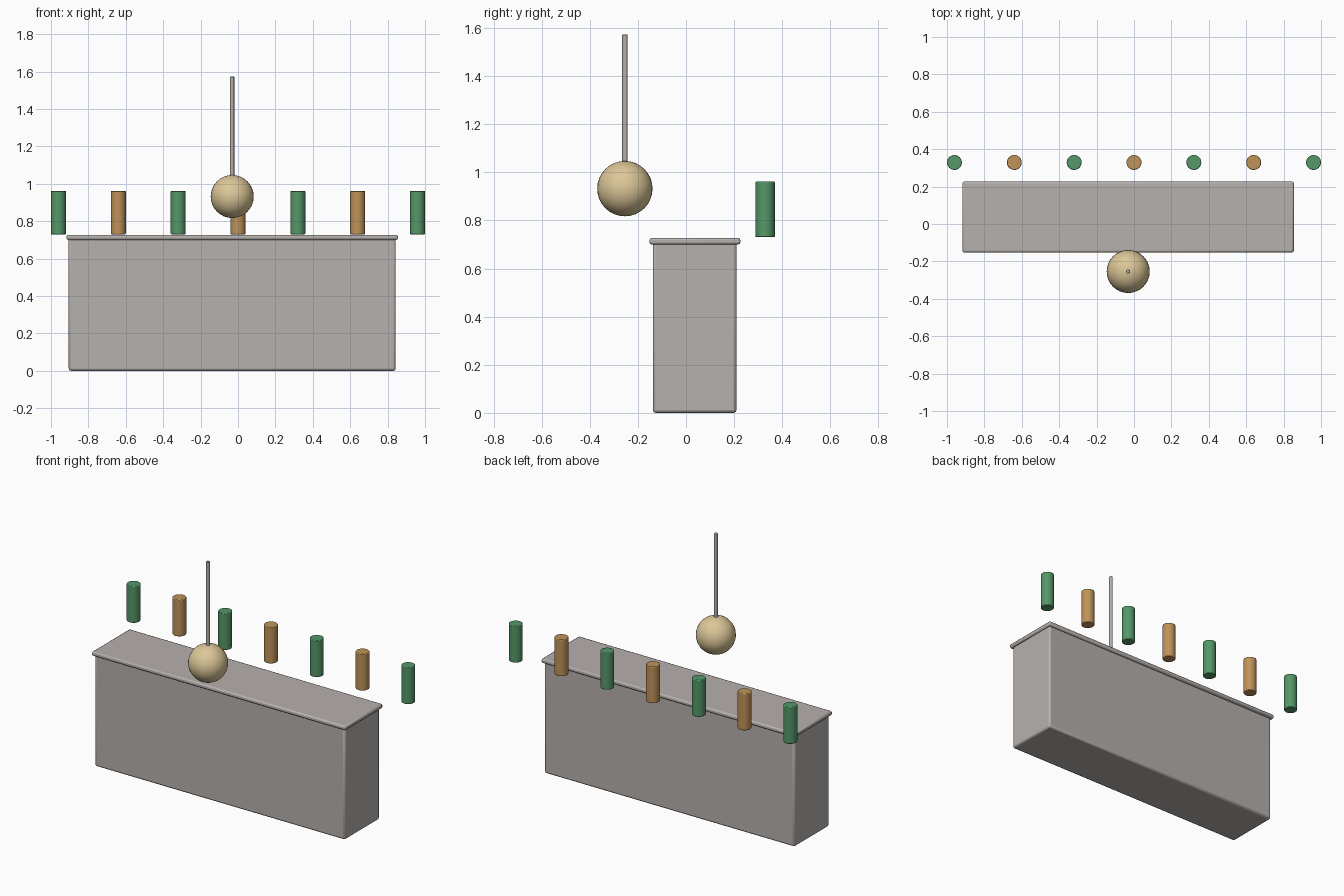
import bpy
import math

if "Cube" in bpy.data.objects:
    bpy.data.objects.remove(bpy.data.objects["Cube"])


def material(name, rgb):
    m = bpy.data.materials.new(name)
    m.diffuse_color = (*rgb, 1)
    m.use_nodes = True
    m.node_tree.nodes["Principled BSDF"].inputs["Base Color"].default_value = m.diffuse_color
    return m


GREY = material("warm_grey", (0.47, 0.44, 0.42))
GREEN = material("bottle_green", (0.09, 0.31, 0.14))
AMBER = material("amber", (0.52, 0.29, 0.10))
CREAM = material("cream_glow", (0.72, 0.57, 0.31))


def finish(name, mat, bevel=0.0, segments=2):
    """Name, colour, round the edges and smooth the active object."""
    ob = bpy.context.object
    ob.name = name
    ob.data.materials.append(mat)
    bpy.ops.object.transform_apply(location=False, rotation=False, scale=True)
    if bevel:
        mod = ob.modifiers.new("rounded_edges", "BEVEL")
        mod.width = bevel
        mod.segments = segments
        mod.limit_method = "ANGLE"
    bpy.ops.object.shade_smooth_by_angle(angle=math.radians(40))
    return ob


def box(name, lo, hi, mat, bevel):
    centre = [(a + b) / 2 for a, b in zip(lo, hi)]
    bpy.ops.mesh.primitive_cube_add(size=1, location=centre)
    bpy.context.object.scale = [b - a for a, b in zip(lo, hi)]
    return finish(name, mat, bevel)


def rod(name, x, y, z0, z1, radius, mat, sides, bevel):
    bpy.ops.mesh.primitive_cylinder_add(vertices=sides, radius=radius, depth=z1 - z0,
                                        location=(x, y, (z0 + z1) / 2))
    return finish(name, mat, bevel)


# Counter body and overhanging top slab
box("counter_body", (-0.905, -0.138, 0.0), (0.843, 0.21, 0.71), GREY, 0.012)
box("counter_top", (-0.917, -0.152, 0.70), (0.855, 0.226, 0.727), GREY, 0.009)

# Hanging lamp: round globe on a thin stem
LAMP_X, LAMP_Y = -0.031, -0.254
bpy.ops.mesh.primitive_uv_sphere_add(segments=32, ring_count=16, radius=0.115,
                                     location=(LAMP_X, LAMP_Y, 0.932))
finish("lamp_globe", CREAM)
rod("lamp_stem", LAMP_X, LAMP_Y, 1.035, 1.573, 0.011, GREY, 16, 0.003)

# Row of bottles behind the counter, alternating colours
for i in range(7):
    rod(f"bottle_{i + 1}", -0.96 + 0.32 * i, 0.329, 0.73, 0.962, 0.04,
        AMBER if i % 2 else GREEN, 24, 0.004)
